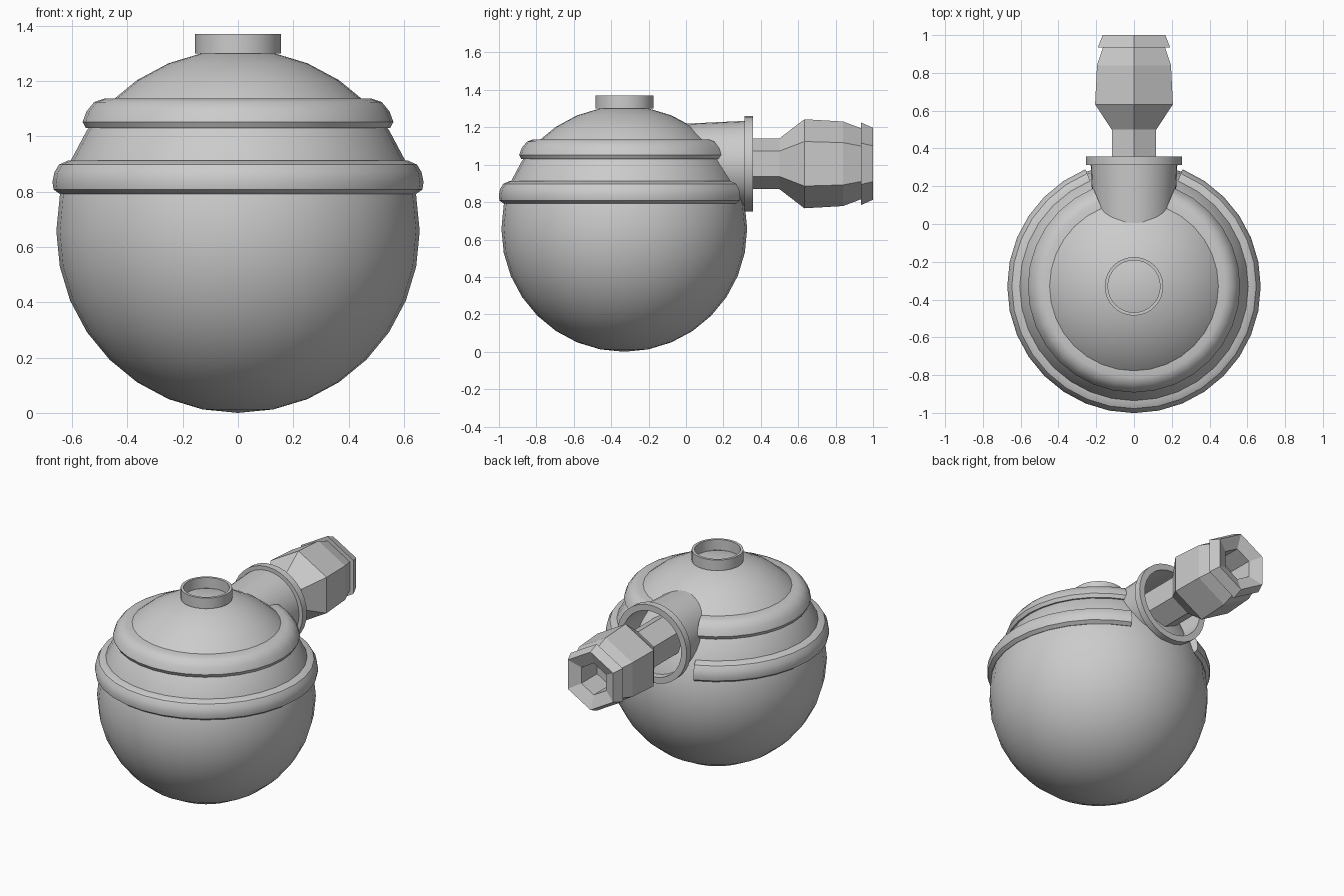
import bpy, bmesh, math
from mathutils import Matrix, Vector

old = bpy.data.objects.get("Cube")
if old:
    bpy.data.objects.remove(old, do_unlink=True)

# Single grey material
GREY = (0.6, 0.6, 0.6, 1)
grey = bpy.data.materials.new("plain grey")
grey.use_nodes = True
grey.diffuse_color = GREY
grey.node_tree.nodes["Principled BSDF"].inputs["Base Color"].default_value = GREY

BODY = Vector((0, -0.33, 0.657))
RADIUS = 0.657
UPRIGHT = Matrix.Translation((0, BODY.y, 0))
# Profile height runs along +y for the parts of the outlet
OUTLET = Matrix.Translation((0, 0, 1.005)) @ Matrix.Rotation(-math.pi / 2, 4, 'X')


def finish(name, bm, smooth):
    bmesh.ops.recalc_face_normals(bm, faces=bm.faces)
    mesh = bpy.data.meshes.new(name)
    bm.to_mesh(mesh)
    bm.free()
    obj = bpy.data.objects.new(name, mesh)
    bpy.context.collection.objects.link(obj)
    mesh.materials.append(grey)
    if smooth:
        bpy.ops.object.select_all(action='DESELECT')
        obj.select_set(True)
        bpy.context.view_layer.objects.active = obj
        bpy.ops.object.shade_smooth_by_angle(angle=math.radians(35))
    return obj


def lathe(name, profile, sides, frame, gap=0, smooth=True):
    """Turn a closed (radius, height) profile; gap = sides left open about +y."""
    bm = bmesh.new()
    rows = []
    count = sides - gap + (1 if gap else 0)
    for i in range(count):
        a = math.pi / 2 + math.tau * (i + gap / 2) / sides
        rows.append([bm.verts.new(frame @ Vector((r * math.cos(a), r * math.sin(a), h)))
                     for r, h in profile])
    n = len(profile)
    for i in range(count - 1 if gap else count):
        a, b = rows[i], rows[(i + 1) % count]
        for j in range(n):
            k = (j + 1) % n
            bm.faces.new((a[j], a[k], b[k], b[j]))
    if gap:
        bm.faces.new(rows[0])
        bm.faces.new(rows[-1])
    return finish(name, bm, smooth)


# Round body
bm = bmesh.new()
bmesh.ops.create_uvsphere(bm, u_segments=32, v_segments=16, radius=RADIUS,
                          matrix=Matrix.Translation(BODY))
finish("body", bm, True)

# Raised bands, open at the back where the outlet sits
lathe("lower_band", [(0.57, 0.912), (0.615, 0.912), (0.647, 0.898), (0.664, 0.87),
                     (0.671, 0.835), (0.667, 0.808), (0.645, 0.792), (0.57, 0.792)],
      32, UPRIGHT, gap=4)
lathe("upper_band", [(0.42, 1.136), (0.485, 1.136), (0.52, 1.124), (0.548, 1.09),
                     (0.562, 1.052), (0.55, 1.03), (0.45, 1.03)],
      32, UPRIGHT, gap=4)

# Collar on top
lathe("top_collar", [(0.155, 1.3), (0.155, 1.37), (0.138, 1.37), (0.138, 1.3)], 32, UPRIGHT)

# Outlet neck and its flange
lathe("outlet_neck", [(0.212, -0.05), (0.23, 0.33), (0.215, 0.33), (0.197, -0.05)], 32, OUTLET)
lathe("outlet_flange", [(0.255, 0.312), (0.255, 0.357), (0.215, 0.357), (0.215, 0.312)], 32, OUTLET)

# Six-sided nozzle with a stepped tip and a recessed hole
lathe("nozzle", [(0.136, 0.15), (0.136, 0.5), (0.238, 0.633), (0.226, 0.84), (0.19, 0.935),
                 (0.221, 0.935), (0.192, 1.0), (0.105, 0.965), (0.105, 0.8), (0.001, 0.8),
                 (0.001, 0.15)], 6, OUTLET, smooth=False)
